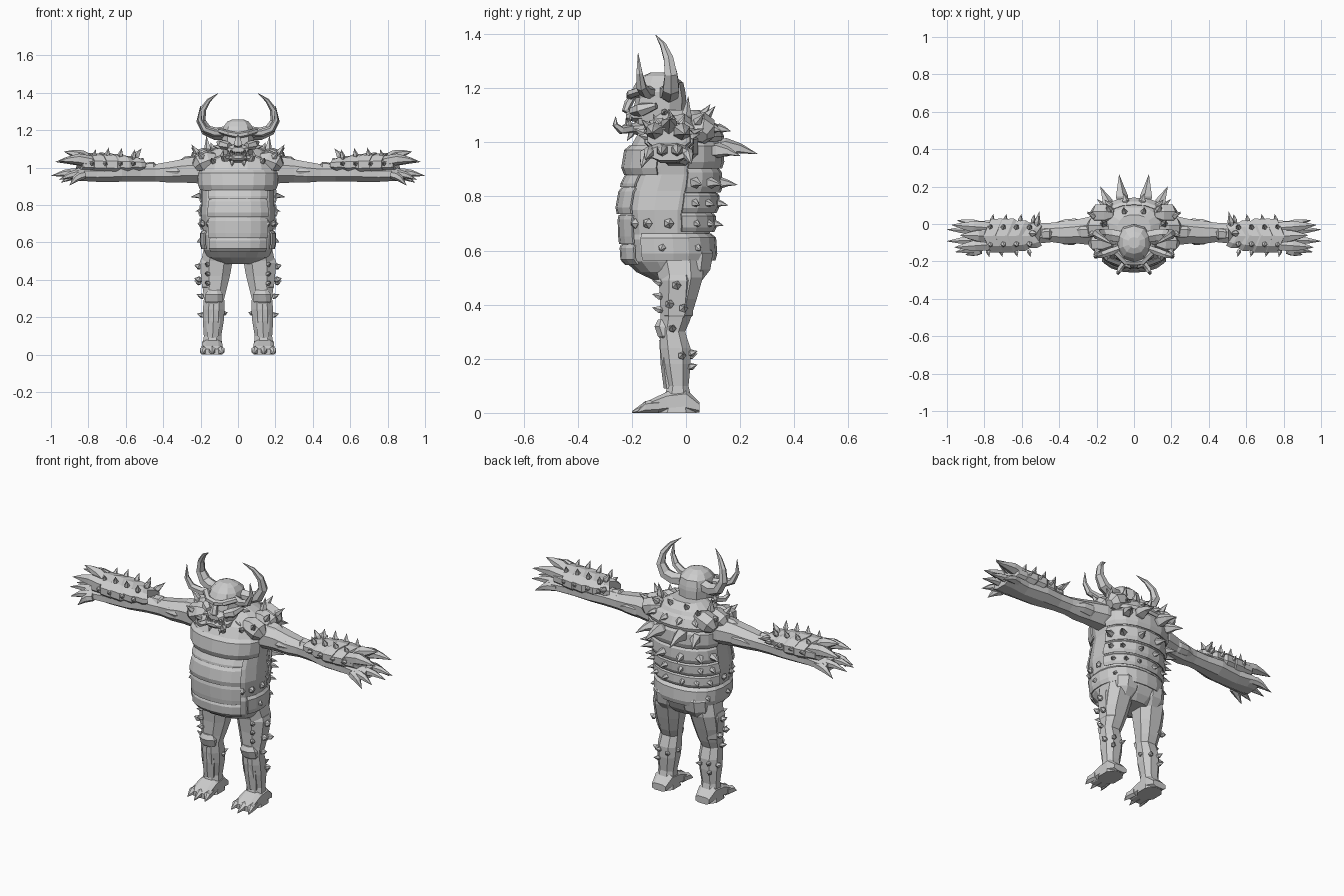
import bpy, bmesh, math, random
from mathutils import Vector as V

random.seed(4)
hide = bpy.data.materials.new("stone_grey")
hide.diffuse_color = (0.6, 0.6, 0.6, 1)
X, Y, Z = V((1, 0, 0)), V((0, 1, 0)), V((0, 0, 1))


def finish(name, bm, mirror=False, thick=0):
    bmesh.ops.recalc_face_normals(bm, faces=bm.faces)
    me = bpy.data.meshes.new(name)
    bm.to_mesh(me)
    bm.free()
    me.materials.append(hide)
    ob = bpy.data.objects.new(name, me)
    bpy.context.collection.objects.link(ob)
    if thick:
        s = ob.modifiers.new("thickness", 'SOLIDIFY')
        s.thickness, s.offset = thick, 0
    if mirror:
        ob.modifiers.new("mirror", 'MIRROR').use_mirror_merge = False
    return ob


def power(c, p):
    return math.copysign(abs(c) ** p, c)


def loft(bm, rings, u, v=None, n=8, p=1.0, chevron=0):
    """Skin rings of (x, y, z, half u, half v); v follows the path when not given."""
    pts = [V(r[:3]) for r in rings]
    loops = []
    for i, r in enumerate(rings):
        t = (pts[min(i + 1, len(pts) - 1)] - pts[max(i - 1, 0)]).normalized()
        w = v or t.cross(u).normalized()
        uu = u if v else w.cross(t).normalized()
        loop = []
        for k in range(n):
            a = math.tau * (k + 0.5) / n
            c, s = power(math.cos(a), p), power(math.sin(a), p)
            loop.append(bm.verts.new(pts[i] + uu * r[3] * c + w * r[4] * s
                                     + t * chevron * (1 - 2 * abs(c))))
        loops.append(loop)
    for a, b in zip(loops, loops[1:]):
        for k in range(n):
            bm.faces.new((a[k], a[(k + 1) % n], b[(k + 1) % n], b[k]))
    bm.faces.new(loops[0])
    bm.faces.new(loops[-1])


def part(name, rings, u, v=None, mirror=False, **kw):
    bm = bmesh.new()
    loft(bm, rings, u, v, **kw)
    return finish(name, bm, mirror)


def spike(bm, pos, d, length, r, bend=(0, 0, 0)):
    """Five-sided thorn with a swollen root."""
    d, pos = V(d).normalized(), V(pos)
    side = d.cross(Z if abs(d.z) < 0.8 else Y).normalized()
    rings = []
    for f, w in ((-0.2, 0.75), (0.2, 1), (0.55, 0.55), (1, 0.03)):
        q = pos + d * length * f + V(bend) * f * f
        rings.append((*q, r * w, r * w))
    loft(bm, rings, side, n=5)


def spikes(name, items, mirror=True):
    bm = bmesh.new()
    for it in items:
        spike(bm, *it)
    return finish(name, bm, mirror)


# Torso section: height, front y, back y, half width
BODY = [(0.485, -0.11, 0.05, 0.10), (0.52, -0.185, 0.08, 0.165), (0.56, -0.228, 0.098, 0.185),
        (0.64, -0.24, 0.105, 0.195), (0.66, -0.235, 0.09, 0.19), (0.75, -0.248, 0.10, 0.20),
        (0.82, -0.24, 0.115, 0.195), (0.88, -0.215, 0.118, 0.195), (0.91, -0.22, 0.12, 0.20),
        (0.97, -0.215, 0.125, 0.21), (1.04, -0.175, 0.12, 0.20), (1.09, -0.13, 0.09, 0.14),
        (1.12, -0.11, 0.05, 0.09)]


def body(z, deg, off=0.0):
    """Point on the torso; 0 degrees is front, 180 is back."""
    z = max(BODY[0][0], min(BODY[-1][0], z))
    for a, b in zip(BODY, BODY[1:]):
        if z <= b[0]:
            f = (z - a[0]) / (b[0] - a[0])
            yf, yb, w = (a[i] + (b[i] - a[i]) * f for i in (1, 2, 3))
            break
    t = math.radians(deg)
    return V(((w + off) * power(math.sin(t), 0.85), (yf + yb) / 2
              - ((yb - yf) / 2 + off) * power(math.cos(t), 0.85), z))


part("torso", [(0, (f + b) / 2, z, w, (b - f) / 2) for z, f, b, w in BODY], X, Y, n=16, p=0.85)


def plates(name, bands, a0, a1, n, flare=0.006):
    """Overlapping armour bands that follow the torso."""
    bm = bmesh.new()
    for z0, z1 in bands:
        rows = []
        for f, off in ((0, flare), (0.25, flare * 1.6), (0.85, flare), (1, 0)):
            rows.append([bm.verts.new(body(z0 + (z1 - z0) * f, a0 + (a1 - a0) * k / n, off))
                         for k in range(n + 1)])
        for a, b in zip(rows, rows[1:]):
            for k in range(n):
                bm.faces.new((a[k], a[k + 1], b[k + 1], b[k]))
    finish(name, bm, thick=0.008)


plates("belly_plates", [(0.55, 0.62), (0.625, 0.73), (0.735, 0.83), (0.835, 0.885)], -48, 48, 6)
plates("chest_plates", [(0.88, 0.985)], -75, 75, 8, 0.01)
plates("back_plates", [(0.67, 0.735), (0.74, 0.81), (0.815, 0.9), (0.905, 1.0), (1.005, 1.07)],
       105, 255, 8, 0.01)
plates("hip_belt", [(0.565, 0.66)], 60, 300, 14, 0.007)

# Spikes across the back, largest between the shoulders
items = []
for z, length, r, angs in ((0.70, 0.05, 0.017, (125, 147, 169)), (0.775, 0.055, 0.018, (120, 140, 170)),
                           (0.85, 0.08, 0.022, (115, 138, 168)), (1.05, 0.055, 0.02, (118, 143, 170)),
                           (0.61, 0.03, 0.018, (85, 125))):
    for a in angs:
        q = body(z, a)
        items.append((q, (q.x, q.y + 0.05, 0.01), length, r, (0, 0, -0.012)))
items += [((0.065, 0.12, 0.98), (0.1, 1, 0.12), 0.145, 0.036, (0, 0, -0.04)),
          ((0.135, 0.10, 0.97), (0.45, 1, 0.1), 0.11, 0.03, (0, 0, -0.03))]
for a in (70, 50, 92):
    q = body(0.70, a)
    items.append((q, (q.x, q.y + 0.06, 0), 0.022, 0.02))
spikes("back_spikes", items)

# Shoulder collar: layered plates ringed with spikes
for i, (x, y, z) in enumerate(((0.175, -0.10, 1.03), (0.19, -0.02, 1.045), (0.165, 0.055, 1.05))):
    part("shoulder_plate", [(x - 0.06, y, z + 0.02, 0.03, 0.03), (x - 0.02, y, z + 0.01, 0.055, 0.055),
                            (x + 0.03, y, z - 0.01, 0.055, 0.055), (x + 0.055, y, z - 0.03, 0.025, 0.025)],
         Y, mirror=True, n=7)
spikes("shoulder_spikes", [((0.16, 0.0, 1.085), (0.1, 0.1, 1), 0.085, 0.02),
       ((0.215, -0.05, 1.075), (0.7, -0.3, 1), 0.06, 0.018), ((0.21, 0.04, 1.07), (0.8, 0.5, 0.7), 0.06, 0.018),
       ((0.19, -0.13, 1.05), (0.6, -0.8, 0.8), 0.055, 0.018), ((0.13, -0.15, 1.03), (0.3, -1, 0.5), 0.05, 0.016),
       ((0.13, 0.07, 1.09), (0.3, 0.7, 0.8), 0.06, 0.018), ((0.05, 0.06, 1.1), (0.1, 0.6, 0.8), 0.05, 0.016)])

# Head, brow, muzzle and jaw
HEAD = [(1.03, -0.16, -0.02, 0.07), (1.07, -0.19, -0.005, 0.08), (1.12, -0.195, 0.0, 0.088),
        (1.165, -0.185, 0.0, 0.09), (1.185, -0.205, -0.002, 0.092), (1.22, -0.185, -0.01, 0.08),
        (1.245, -0.16, -0.04, 0.06), (1.258, -0.13, -0.07, 0.03)]
part("head", [(0, (f + b) / 2, z, w, (b - f) / 2) for z, f, b, w in HEAD], X, Y, n=10, p=0.85)
part("brow", [(0.0, -0.205, 1.172, 0.018, 0.016), (0.045, -0.2, 1.18, 0.02, 0.016),
              (0.095, -0.15, 1.195, 0.02, 0.015)], Y, mirror=True, n=6)
part("cheek", [(0.045, -0.195, 1.115, 0.02, 0.018), (0.08, -0.165, 1.12, 0.03, 0.026),
               (0.105, -0.11, 1.135, 0.012, 0.012)], Y, mirror=True, n=6)
part("nose", [(0, -0.19, 1.18, 0.012, 0.012), (0, -0.212, 1.145, 0.018, 0.016),
              (0, -0.222, 1.12, 0.026, 0.016), (0, -0.2, 1.105, 0.016, 0.01)], X, n=6)
part("muzzle", [(0, -0.15, 1.1, 0.07, 0.03), (0, -0.2, 1.1, 0.058, 0.024),
                (0, -0.222, 1.095, 0.035, 0.014)], X, Z, n=8)
part("jaw", [(0, -0.1, 1.06, 0.08, 0.03), (0, -0.18, 1.05, 0.072, 0.025),
             (0, -0.225, 1.052, 0.05, 0.016), (0, -0.235, 1.056, 0.03, 0.008)], X, Z, n=8)
spikes("teeth", [((x, -0.222 + x * 0.3, 1.06), (0, -0.1, 1), 0.032, 0.008) for x in (0.012, 0.034, 0.054)]
       + [((x, -0.218 + x * 0.3, 1.094), (0, -0.2, -1), 0.028, 0.007) for x in (0.022, 0.045)])
part("tusk", [(0.05, -0.2, 1.05, 0.016, 0.016), (0.075, -0.24, 1.045, 0.016, 0.016),
              (0.085, -0.262, 1.065, 0.011, 0.011), (0.078, -0.26, 1.095, 0.001, 0.001)], X, mirror=True, n=5)
spikes("chin_spikes", [((0.03, -0.2, 1.035), (0.1, -0.6, -1), 0.035, 0.012),
       ((0.085, -0.13, 1.06), (1, -0.5, -0.2), 0.045, 0.014), ((0.095, -0.08, 1.11), (1, 0, 0.1), 0.04, 0.014)])

# Two pairs of horns curling up
part("main_horn", [(0.06, -0.07, 1.185, 0.034, 0.036), (0.12, -0.06, 1.18, 0.036, 0.034),
                   (0.17, -0.055, 1.2, 0.034, 0.03), (0.198, -0.055, 1.25, 0.027, 0.025),
                   (0.188, -0.065, 1.31, 0.02, 0.018), (0.155, -0.085, 1.36, 0.012, 0.011),
                   (0.108, -0.112, 1.396, 0.001, 0.001)], Y, mirror=True, n=6)
part("front_horn", [(0.07, -0.13, 1.185, 0.022, 0.024), (0.13, -0.15, 1.185, 0.023, 0.022),
                    (0.18, -0.165, 1.205, 0.02, 0.019), (0.205, -0.172, 1.255, 0.013, 0.013),
                    (0.2, -0.177, 1.33, 0.001, 0.001)], Y, mirror=True, n=6)

# Arms with muscle masses
part("arm", [(0.13, -0.03, 0.985, 0.08, 0.08), (0.22, -0.035, 0.985, 0.085, 0.075),
             (0.30, -0.04, 0.982, 0.07, 0.067), (0.37, -0.045, 0.975, 0.066, 0.06),
             (0.44, -0.045, 0.972, 0.056, 0.05), (0.52, -0.05, 0.972, 0.06, 0.05),
             (0.62, -0.06, 0.972, 0.08, 0.052), (0.75, -0.065, 0.965, 0.075, 0.045),
             (0.83, -0.065, 0.965, 0.085, 0.04), (0.89, -0.065, 0.96, 0.08, 0.03)],
     Y, Z, mirror=True, n=8)
for nm, x, y, z, l, r in (("deltoid", 0.26, -0.04, 1.015, 0.08, 0.05), ("biceps", 0.35, -0.075, 0.98, 0.08, 0.038),
                          ("triceps", 0.34, -0.005, 0.97, 0.09, 0.038), ("elbow", 0.47, -0.05, 0.99, 0.06, 0.042)):
    part(nm, [(x - l, y, z - 0.01, r * 0.3, r * 0.3), (x - l * 0.3, y, z, r, r),
              (x + l * 0.3, y, z, r * 0.9, r * 0.9), (x + l, y, z - 0.012, r * 0.3, r * 0.3)],
         Y, Z, mirror=True, n=7)

# Gauntlet of overlapping chevron plates
bm = bmesh.new()
for i, (hy, hz) in enumerate(((0.07, 0.044), (0.086, 0.055), (0.096, 0.062), (0.096, 0.06), (0.085, 0.05))):
    x = 0.52 + i * 0.063
    loft(bm, [(x - 0.01, -0.062, 1.015, hy * 0.8, hz * 0.8), (x + 0.015, -0.062, 1.015, hy, hz),
              (x + 0.075, -0.064, 1.018, hy * 0.97, hz * 0.98), (x + 0.08, -0.064, 1.018, hy * 0.8, hz * 0.7)],
         Y, Z, n=10, chevron=0.02)
finish("gauntlet", bm, True)
items = []
for x, h in ((0.56, 0.06), (0.63, 0.068), (0.70, 0.07), (0.77, 0.06)):
    for y in (-0.105, -0.02):
        items.append(((x, y, 1.0 + h * 0.88), (-0.2, (y + 0.062) * 9, 1), 0.048, 0.015))
for x in (0.54, 0.61, 0.69, 0.76):
    items += [((x, 0.015, 1.02), (-0.2, 1, 0.3), 0.04, 0.014), ((x + 0.02, -0.145, 1.02), (-0.2, -1, 0.2), 0.032, 0.013)]
items.append(((0.52, 0.0, 1.03), (-0.2, 1, 0.3), 0.07, 0.018))
items.append(((0.545, -0.05, 1.06), (-0.7, 0, 1), 0.05, 0.018))
spikes("gauntlet_spikes", items)

# Fingers and thumb ending in claws, plus long knuckle claws above
bm = bmesh.new()
for y0, tip in ((-0.005, (0.945, 0.02, 0.92)), (-0.035, (1.0, -0.03, 0.955)), (-0.085, (1.0, -0.092, 0.955)),
                (-0.125, (0.955, -0.15, 0.935)), (-0.14, (0.90, -0.165, 0.905))):
    a, t = V((0.82, y0, 0.962)), V(tip)
    q = [a.lerp(t, f) + Z * b for f, b in ((0, 0), (0.35, 0.012), (0.6, 0.012), (1, 0))]
    loft(bm, [(*c, r, r) for c, r in zip(q, (0.022, 0.024, 0.018, 0.001))], Y, n=6)
finish("fingers", bm, True)
bm = bmesh.new()
for y0, tip in ((-0.02, (0.975, -0.005, 1.03)), (-0.065, (0.93, -0.06, 1.085)), (-0.11, (0.96, -0.125, 1.035))):
    a, t = V((0.78, y0, 1.03)), V(tip)
    q = [a.lerp(t, f) + Z * b for f, b in ((0, 0), (0.4, 0.012), (0.7, 0.008), (1, 0))]
    loft(bm, [(*c, r, r * 0.9) for c, r in zip(q, (0.036, 0.034, 0.02, 0.001))], Y, n=6)
finish("knuckle_claws", bm, True)

# Legs, thigh guards and knees
part("leg", [(0.10, -0.03, 0.58, 0.085, 0.10), (0.113, -0.02, 0.50, 0.09, 0.088), (0.12, -0.028, 0.42, 0.082, 0.072),
             (0.125, -0.04, 0.34, 0.066, 0.058), (0.128, -0.05, 0.30, 0.058, 0.05), (0.13, -0.04, 0.24, 0.062, 0.06),
             (0.132, -0.035, 0.18, 0.06, 0.056), (0.136, -0.03, 0.10, 0.05, 0.042),
             (0.137, -0.03, 0.05, 0.053, 0.055), (0.138, -0.035, 0.0, 0.06, 0.08)], X, Y, mirror=True, n=8, p=0.85)
part("buttock", [(0.08, 0.02, 0.65, 0.05, 0.05), (0.085, 0.035, 0.59, 0.085, 0.07), (0.088, 0.03, 0.53, 0.08, 0.065),
                 (0.095, 0.02, 0.48, 0.04, 0.035)], X, Y, mirror=True, n=8)
part("thigh_guard", [(0.155, -0.03, 0.51, 0.05, 0.06), (0.16, -0.03, 0.49, 0.052, 0.066), (0.153, -0.035, 0.36, 0.045, 0.06),
                     (0.145, -0.035, 0.34, 0.035, 0.04)], X, Y, mirror=True, n=6)
part("knee_guard", [(0.128, -0.085, 0.345, 0.035, 0.02), (0.128, -0.085, 0.32, 0.052, 0.034),
                    (0.13, -0.075, 0.285, 0.05, 0.032), (0.13, -0.07, 0.265, 0.035, 0.02)], X, Y, mirror=True, n=8)
part("shin_guard", [(0.13, -0.075, 0.27, 0.04, 0.024), (0.132, -0.07, 0.18, 0.042, 0.024),
                    (0.136, -0.06, 0.09, 0.034, 0.022)], X, Y, mirror=True, n=6)
items = [((0.205, y, z), (1, (y + 0.03) * 6, 0.3), 0.03, 0.018) for z, y in ((0.47, -0.035), (0.40, -0.06), (0.385, -0.01))]
items += [((0.16, -0.095, z), (0.5, -1, 0.3), 0.035, 0.014) for z in (0.48, 0.43, 0.38)]
items += [((0.19, -0.015, 0.21), (1, 0.1, 0.3), 0.03, 0.016), ((0.19, -0.05, 0.31), (1, -0.1, 0.4), 0.035, 0.015)]
items += [((x, 0.015, z), (x - 0.13, 0.05, 0.015), 0.032, 0.014) for x, z in ((0.155, 0.22), (0.105, 0.21), (0.16, 0.17))]
items += [((0.075, -0.03, 0.22), (-1, 0, 0.3), 0.02, 0.014)]
spikes("leg_spikes", items)

# Feet with three toe claws
part("foot", [(0.138, 0.05, 0.02, 0.045, 0.02), (0.138, 0.0, 0.045, 0.055, 0.045), (0.138, -0.07, 0.04, 0.056, 0.04),
              (0.138, -0.135, 0.024, 0.06, 0.024), (0.138, -0.155, 0.015, 0.05, 0.015)], X, Z, mirror=True, n=8, p=0.6)
bm = bmesh.new()
for dx, tip in ((-0.042, -0.18), (0, -0.2), (0.042, -0.18)):
    x = 0.138 + dx
    loft(bm, [(x, -0.10, 0.025, 0.018, 0.025), (x + dx * 0.15, -0.15, 0.022, 0.02, 0.022),
              (x + dx * 0.3, tip, 0.003, 0.002, 0.003)], X, Z, n=6)
finish("toe_claws", bm, True)
